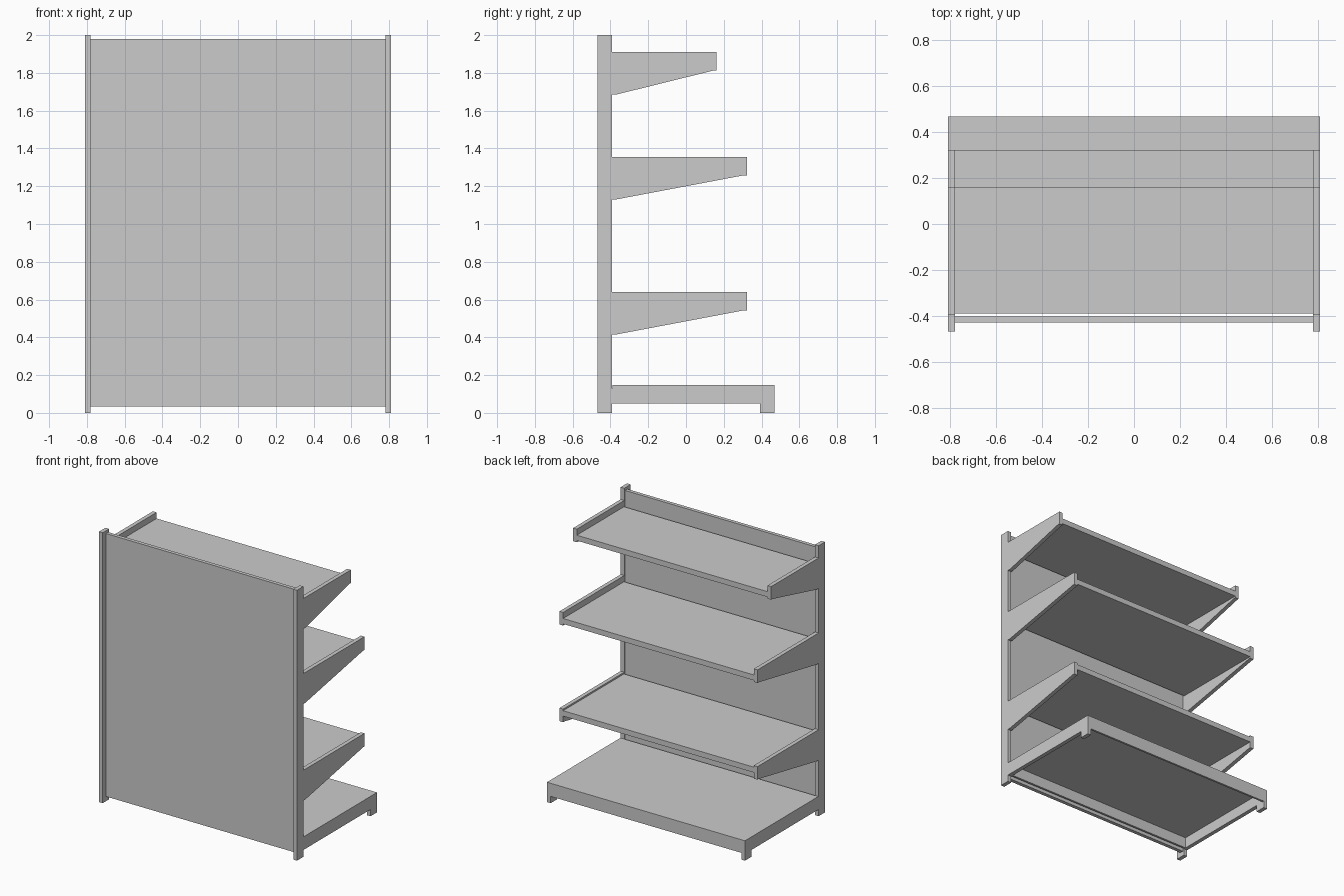
import bpy
import bmesh

if "Cube" in bpy.data.objects:
    bpy.data.objects.remove(bpy.data.objects["Cube"])


def add_mesh(name, bm):
    bmesh.ops.recalc_face_normals(bm, faces=bm.faces[:])
    mesh = bpy.data.meshes.new(name)
    bm.to_mesh(mesh)
    bm.free()
    obj = bpy.data.objects.new(name, mesh)
    bpy.context.collection.objects.link(obj)
    return obj


def side_profile(name, points, x0, x1):
    """Extrude a (y, z) outline along x."""
    bm = bmesh.new()
    face = bm.faces.new([bm.verts.new((x0, y, z)) for y, z in points])
    ext = bmesh.ops.extrude_face_region(bm, geom=[face])
    verts = [v for v in ext["geom"] if isinstance(v, bmesh.types.BMVert)]
    bmesh.ops.translate(bm, verts=verts, vec=(x1 - x0, 0, 0))
    return add_mesh(name, bm)


def box(name, x0, x1, y0, y1, z0, z1):
    return side_profile(name, [(y0, z0), (y1, z0), (y1, z1), (y0, z1)], x0, x1)


def mirror_x(obj):
    obj.modifiers.new("mirror", "MIRROR").use_axis[0] = True
    return obj


INNER, OUTER = 0.78, 0.81
BACK, FRONT = -0.39, 0.468

# Upright posts and back panel
mirror_x(box("upright_post", INNER, OUTER, -0.468, -0.393, 0, 2))
box("back_panel", -INNER, INNER, -0.43, -0.403, 0.035, 1.98)

# Upper shelves: bracket top height, front edge, shelf surface drop
for label, top, front, drop in (("lower", 0.64, 0.322, 0.012),
                                ("middle", 1.355, 0.322, 0.045),
                                ("upper", 1.91, 0.162, 0.045)):
    mirror_x(side_profile(label + "_bracket", [
        (BACK - 0.003, top), (front, top), (front, top - 0.097),
        (front - 0.015, top - 0.097), (BACK + 0.02, top - 0.225),
        (BACK - 0.003, top - 0.225)], INNER, OUTER))
    z = top - drop
    box(label + "_shelf", -INNER, INNER, BACK, front, z - 0.04, z)

# Base side rails with front feet
mirror_x(side_profile("base_side_rail", [
    (BACK - 0.003, 0.13), (FRONT, 0.13), (FRONT, 0), (0.392, 0),
    (0.392, 0.05), (BACK - 0.003, 0.05)], INNER, OUTER))

# Base deck, hollow underneath, with front and rear aprons
box("base_deck", -OUTER, OUTER, BACK, FRONT, 0.13, 0.147)
box("base_front_apron", -INNER, INNER, FRONT - 0.015, FRONT, 0.05, 0.13)
box("base_rear_apron", -INNER, INNER, BACK, BACK + 0.015, 0.05, 0.13)
